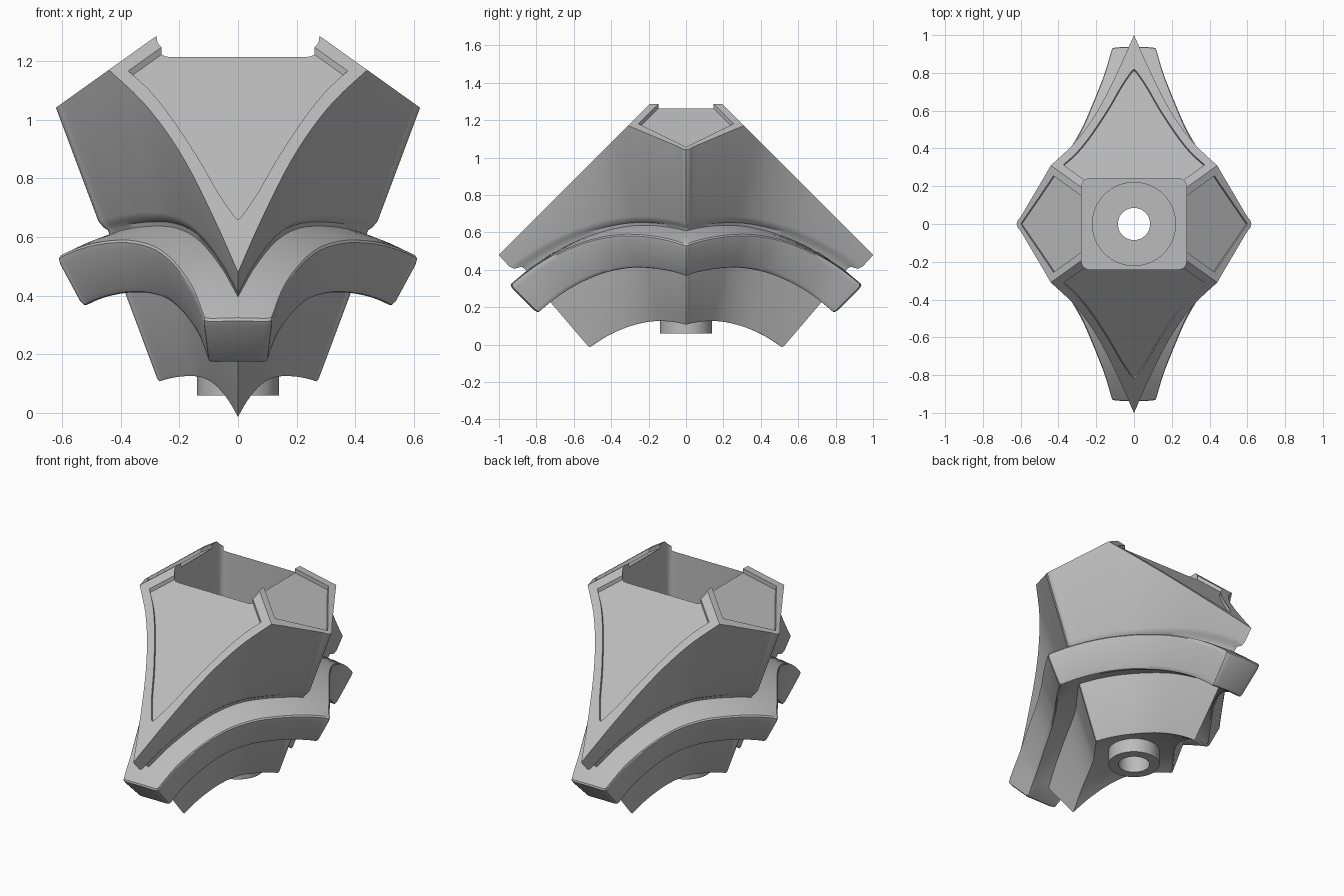
import bpy, bmesh, math
from mathutils import Vector, Matrix

cube = bpy.data.objects.get("Cube")
if cube:
    bpy.data.objects.remove(cube)

APEX = -0.62      # all walls converge on this point below the floor
SLOPE = 0.714     # pitch of the two side panels
FRONT_TOP, SIDE_TOP = 1.48, 1.485

grey = bpy.data.materials.new("plain grey")
grey.use_nodes = True
colour = (0.5, 0.5, 0.5, 1)
grey.diffuse_color = colour
grey.node_tree.nodes["Principled BSDF"].inputs["Base Color"].default_value = colour


def smooth_quarter(points, steps=5):
    """Smooth curve through the points, from the y axis round to the x axis."""
    pts = [Vector(p) for p in points]
    ext = [2 * pts[0] - pts[1]] + pts + [2 * pts[-1] - pts[-2]]
    out = []
    for a, b, c, d in zip(ext, ext[1:], ext[2:], ext[3:]):
        for i in range(steps):
            t = i / steps
            out.append(0.5 * (2 * b + (c - a) * t + (2 * a - 5 * b + 4 * c - d) * t ** 2
                              + (3 * b - a - 3 * c + d) * t ** 3))
    return out + [pts[-1]]


def full_section(q):
    """Mirror a quarter outline into a closed four-pointed outline."""
    right = q + [Vector((p.x, -p.y)) for p in reversed(q[:-1])]
    return right + [Vector((-p.x, p.y)) for p in reversed(right[1:-1])]


def cone_loft(section, layers, rings=6):
    """Solid between rounded caps; layers are (radius, x scale, y scale, end stretch)."""
    bm = bmesh.new()

    def point(p, r, sx, sy, stretch):
        d = Vector((p.x * sx, p.y * sy, 1)).normalized()
        return Vector((0, 0, APEX)) + d * r * (1 + 2 * stretch * d.y ** 2)

    def shrunk(layer, k):
        r, sx, sy, stretch = layer
        return r, sx * k, sy * k, stretch

    first, last = layers[0], layers[-1]
    plan = [shrunk(first, i / rings) for i in range(1, rings)] + list(layers)
    plan += [shrunk(last, i / rings) for i in range(rings - 1, 0, -1)]
    loops = [[bm.verts.new(point(p, *layer)) for p in section] for layer in plan]
    n = len(section)
    for a, b in zip(loops, loops[1:]):
        for i in range(n):
            bm.faces.new((a[i], a[(i + 1) % n], b[(i + 1) % n], b[i]))
    for loop, r in ((loops[0], first[0]), (loops[-1], last[0])):
        c = bm.verts.new((0, 0, APEX + r))
        for i in range(n):
            bm.faces.new((loop[i], loop[(i + 1) % n], c))
    bmesh.ops.recalc_face_normals(bm, faces=bm.faces)
    return bm


def slice_off(bm, co, normal):
    """Remove everything on the normal's side of a plane and close the cut."""
    bmesh.ops.bisect_plane(bm, geom=bm.verts[:] + bm.edges[:] + bm.faces[:], dist=1e-5,
                           plane_co=co, plane_no=Vector(normal).normalized(), clear_outer=True)
    bmesh.ops.edgeloop_fill(bm, edges=[e for e in bm.edges if e.is_boundary])
    bmesh.ops.recalc_face_normals(bm, faces=bm.faces)


def make(name, bm):
    if bm.calc_volume(signed=True) < 0:
        bmesh.ops.reverse_faces(bm, faces=bm.faces)
    mesh = bpy.data.meshes.new(name)
    bm.to_mesh(mesh)
    bm.free()
    mesh.materials.append(grey)
    obj = bpy.data.objects.new(name, mesh)
    bpy.context.collection.objects.link(obj)
    return obj


def cylinder(name, radius, low, high):
    bm = bmesh.new()
    bmesh.ops.create_cone(bm, cap_ends=True, segments=64, radius1=radius, radius2=radius,
                          depth=high - low, matrix=Matrix.Translation((0, 0, (low + high) / 2)))
    return make(name, bm)


def finish(obj, cutters):
    """Cut the openings and shade the part."""
    for c in cutters:
        c.hide_render = True
        m = obj.modifiers.new("cut", "BOOLEAN")
        m.operation, m.object, m.solver = "DIFFERENCE", c, "EXACT"
    deps = bpy.context.evaluated_depsgraph_get()
    mesh = bpy.data.meshes.new_from_object(obj.evaluated_get(deps))
    obj.modifiers.clear()
    obj.data = mesh
    bpy.ops.object.select_all(action="DESELECT")
    obj.select_set(True)
    bpy.context.view_layer.objects.active = obj
    bpy.ops.object.shade_smooth_by_angle(angle=math.radians(35))


# Outlines, measured at unit distance from the apex
outline = full_section(smooth_quarter([(0, .911), (.058, .66), (.122, .42), (.183, .268), (.25, .168),
                                       (.31, .087), (.354, .028), (.369, .012), (.374, 0)]))
inset = full_section(smooth_quarter([(0, .64), (.012, .622), (.05, .53), (.095, .4), (.16, .248),
                                     (.222, .16), (.358, 0)]))
wide = full_section([Vector((0, 1.01))] + smooth_quarter(
    [(.1, 1.01), (.122, 1), (.128, .97), (.157, .74), (.225, .47), (.295, .32), (.36, .225),
     (.46, .095), (.518, .025), (.533, .01), (.538, 0)]))

# Body: lower block, narrow neck and upper shell topped by four sloping planes
bm = cone_loft(outline, [(.775, .985, .93, .03), (.785, 1, .94, .03), (1.2, 1, .94, .03),
                         (1.29, .955, .92, .03), (1.32, .955, .93, .035), (1.335, .98, .985, .035),
                         (1.36, 1, 1, .035), (3, 1, 1, 0)])
for s in (1, -1):
    slice_off(bm, (0, 0, FRONT_TOP), (0, s, 1))
    slice_off(bm, (0, 0, SIDE_TOP), (s * SLOPE, 0, 1))
body = make("body", bm)

# Sunken panels on the four slopes
cutters = []
for s in (1, -1):
    bm = cone_loft(inset, [(.5, 1, 1, 0), (3, 1, 1, 0)])
    slice_off(bm, (0, 0, FRONT_TOP - 0.025), (0, -s, -1))
    for t in (1, -1):
        slice_off(bm, (0, s * 0.046, 0), (t * SLOPE, -s, 0))
    cutters.append(make("front_panel_cutter", bm))
    bm = cone_loft(inset, [(.5, 1, 1, 0), (3, 1, 1, 0)])
    slice_off(bm, (0, 0, SIDE_TOP - 0.025), (-s * SLOPE, 0, -1))
    for t in (1, -1):
        slice_off(bm, (s * 0.07, 0, 0), (-s * SLOPE, t, 0))
    cutters.append(make("side_panel_cutter", bm))

# Square pocket with rounded corners, round floor recess and through hole
bm = bmesh.new()
bmesh.ops.create_cube(bm, size=1, matrix=Matrix.Translation((0, 0, 1.175))
                      @ Matrix.Diagonal((0.555, 0.48, 1.25, 1)))
upright = [e for e in bm.edges if abs(e.verts[0].co.z - e.verts[1].co.z) > 0.5]
bmesh.ops.bevel(bm, geom=upright, offset=0.04, segments=5, profile=0.5, affect="EDGES")
pocket = make("pocket_cutter", bm)
recess = cylinder("recess_cutter", 0.22, 0.535, 1)
hole = cylinder("hole_cutter", 0.085, -0.2, 1.1)
finish(body, cutters + [pocket, recess, hole])

# Flared collar with softened rims
collar = make("collar", cone_loft(wide, [(1.115, .97, .98, .006), (1.12, .988, .992, .006), (1.137, 1, 1, .006),
                                         (1.28, 1, 1, .018), (1.3, .99, .994, .018), (1.306, .97, .98, .018)]))
finish(collar, [pocket, recess, hole])

# Round boss underneath
boss = cylinder("boss", 0.14, 0.06, 0.17)
finish(boss, [hole])

for c in cutters + [pocket, recess, hole]:
    bpy.data.objects.remove(c)
